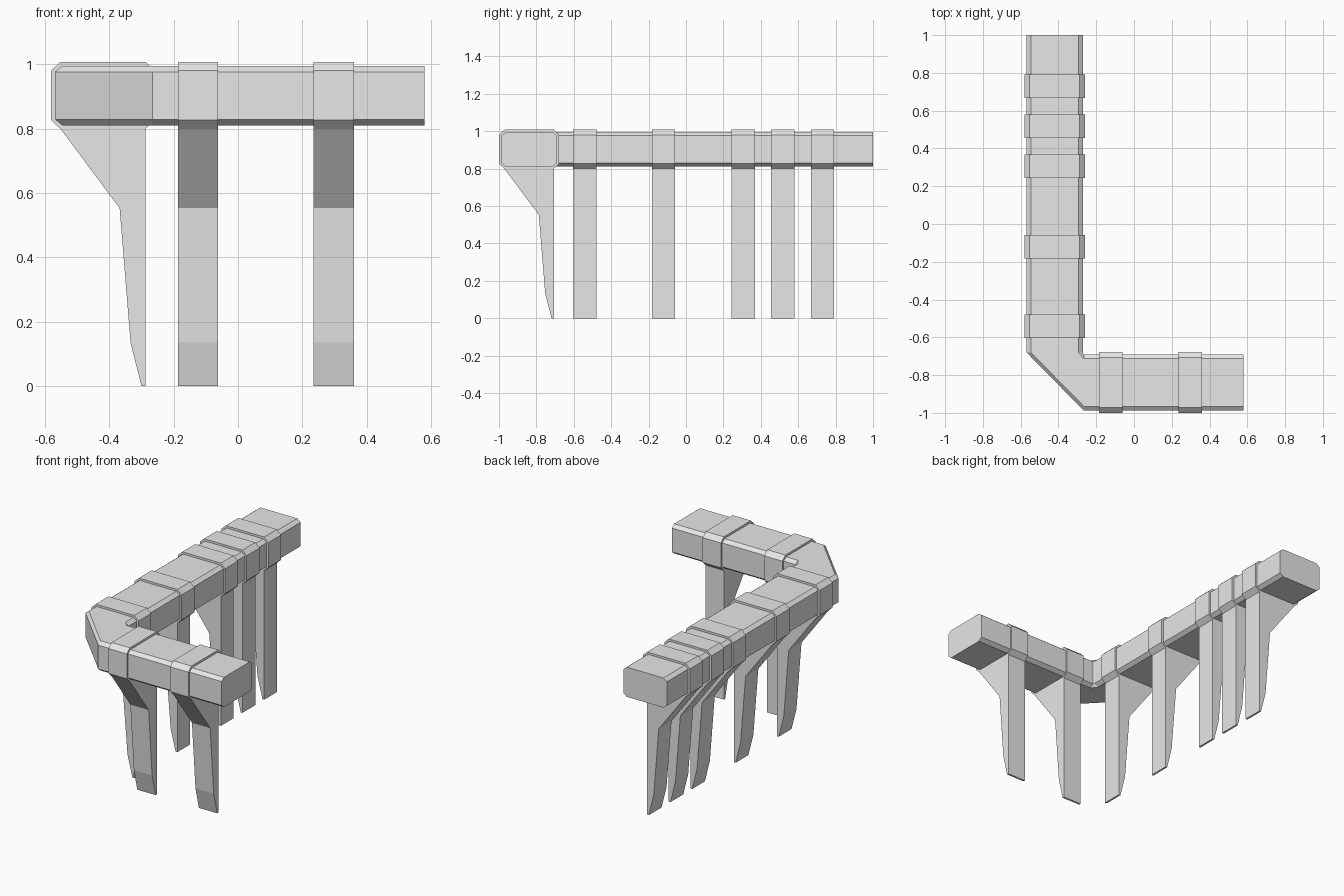
import bpy
import bmesh
from mathutils import Vector

cube = bpy.data.objects.get("Cube")
if cube:
    bpy.data.objects.remove(cube)

grey = bpy.data.materials.new("plain grey")
grey.use_nodes = True
grey.diffuse_color = (0.8, 0.8, 0.8, 1)
grey.node_tree.nodes["Principled BSDF"].inputs["Base Color"].default_value = (0.8, 0.8, 0.8, 1)

LONG_X = -0.42     # centre line of the long arm
SHORT_Y = -0.839   # centre line of the short arm


def octagon(half, low, high, cut_u, cut_z):
    """Chamfered box section as (outward, height) points."""
    inner = half - cut_u
    return [(inner, low), (half, low + cut_z), (half, high - cut_z), (inner, high),
            (-inner, high), (-half, high - cut_z), (-half, low + cut_z), (-inner, low)]


def on_long(y):
    return lambda u, z: Vector((LONG_X - u, y, z))


def on_short(x):
    return lambda u, z: Vector((x, SHORT_Y - u, z))


def loft(name, profile, stations):
    """Sweep a profile through stations and cap both ends."""
    bm = bmesh.new()
    rings = [[bm.verts.new(place(u, z)) for u, z in profile] for place in stations]
    count = len(profile)
    for a, b in zip(rings, rings[1:]):
        for i in range(count):
            j = (i + 1) % count
            bm.faces.new((a[i], a[j], b[j], b[i]))
    bm.faces.new(rings[0])
    bm.faces.new(rings[-1])
    bmesh.ops.recalc_face_normals(bm, faces=bm.faces)
    mesh = bpy.data.meshes.new(name)
    bm.to_mesh(mesh)
    bm.free()
    mesh.materials.append(grey)
    obj = bpy.data.objects.new(name, mesh)
    bpy.context.collection.objects.link(obj)
    return obj


# Bent beam with a cut-off outer corner
loft("beam", octagon(0.149, 0.811, 0.995, 0.023, 0.018),
     [on_long(1.0), on_long(-0.68), on_short(-0.266), on_short(0.58)])

# Collar around the beam, running down into a tapered leg on the inner side
leg = [(-0.132, 0), (-0.12, 0), (-0.086, 0.135), (-0.052, 0.553)]
support = leg + octagon(0.161, 0.8, 1.008, 0.029, 0.027)
HALF_WIDTH = 0.0625

for n, y in enumerate((-0.542, -0.12, 0.306, 0.518, 0.73), 1):
    loft(f"long_arm_support_{n}", support, [on_long(y - HALF_WIDTH), on_long(y + HALF_WIDTH)])

for n, x in enumerate((-0.124, 0.298), 1):
    loft(f"short_arm_support_{n}", support, [on_short(x - HALF_WIDTH), on_short(x + HALF_WIDTH)])
